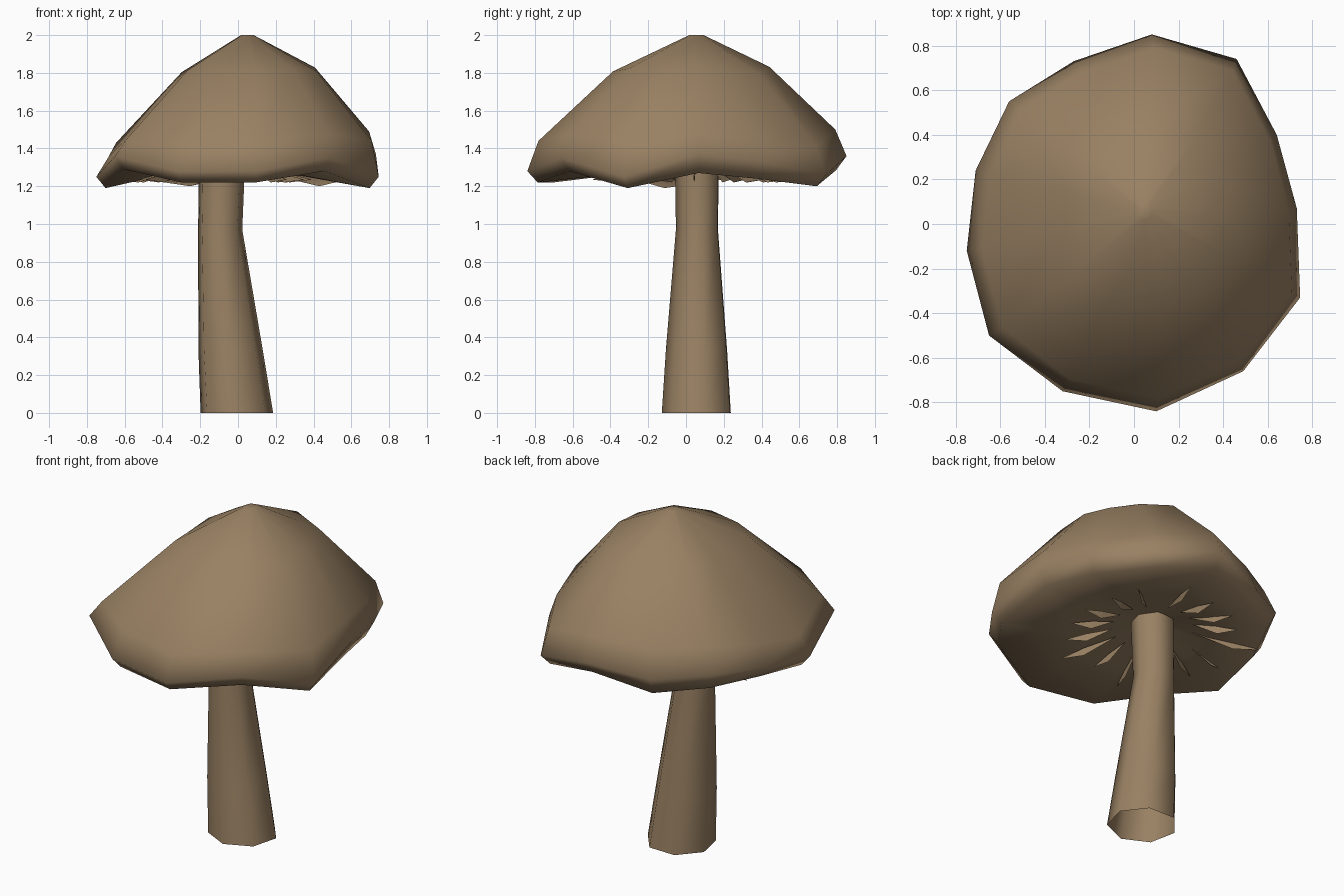
import bpy, bmesh, math, random
from mathutils import Vector

random.seed(4)
cube = bpy.data.objects.get("Cube")
if cube:
    bpy.data.objects.remove(cube, do_unlink=True)

brown = bpy.data.materials.new("mushroom_brown")
brown.use_nodes = True
colour = (0.32, 0.22, 0.125, 1)
brown.diffuse_color = colour
brown.node_tree.nodes["Principled BSDF"].inputs["Base Color"].default_value = colour


def finish(bm, name, smooth=True):
    """Turn a bmesh into a named, brown object."""
    mesh = bpy.data.meshes.new(name)
    bmesh.ops.recalc_face_normals(bm, faces=bm.faces)
    for f in bm.faces:
        f.smooth = smooth
    bm.to_mesh(mesh)
    bm.free()
    mesh.materials.append(brown)
    obj = bpy.data.objects.new(name, mesh)
    bpy.context.collection.objects.link(obj)
    return obj


def loft(bm, rings):
    """Bridge closed rings of points and return the vertex rings."""
    rows = [[bm.verts.new(p) for p in ring] for ring in rings]
    for a, b in zip(rows, rows[1:]):
        n = len(a)
        for i in range(n):
            bm.faces.new((a[i], a[(i + 1) % n], b[(i + 1) % n], b[i]))
    return rows


# Cap: irregular wavy rim (x, y, shoulder height, widest height, lip height)
rim = [(0.08, 0.85, 1.50, 1.36, 1.285), (0.46, 0.74, 1.41, 1.26, 1.20),
       (0.64, 0.40, 1.45, 1.33, 1.24), (0.73, 0.07, 1.49, 1.37, 1.27),
       (0.745, -0.33, 1.44, 1.25, 1.19), (0.49, -0.66, 1.48, 1.35, 1.28),
       (0.10, -0.84, 1.44, 1.28, 1.22), (-0.32, -0.75, 1.44, 1.28, 1.22),
       (-0.65, -0.50, 1.45, 1.36, 1.29), (-0.75, -0.12, 1.36, 1.25, 1.19),
       (-0.71, 0.24, 1.43, 1.31, 1.24), (-0.56, 0.55, 1.48, 1.34, 1.24),
       (-0.27, 0.73, 1.46, 1.30, 1.20)]
stem_top = Vector((-0.085, 0.06, 1.32))


def scaled(k, height, cx=0.0, cy=0.0):
    return [(cx + x * k, cy + y * k, height(*levels)) for x, y, *levels in rim]


bm = bmesh.new()
rows = loft(bm, [
    scaled(0.045, lambda s, w, lip: 2.0, 0.05, 0.055),
    scaled(0.49, lambda s, w, lip: 1.82 + 0.4 * (s - 1.47), 0.05, 0.025),
    scaled(0.93, lambda s, w, lip: s, 0.015),
    scaled(1.0, lambda s, w, lip: w),
    scaled(0.935, lambda s, w, lip: lip),
    scaled(0.5, lambda s, w, lip: 1.27 + 0.3 * (lip - 1.24), -0.04, 0.03),
    scaled(0.12, lambda s, w, lip: stem_top.z, stem_top.x, stem_top.y),
])
bm.faces.new(rows[0])
finish(bm, "cap")

# Stem: leaning seven-sided tube, open at the foot (height, centre x, radius)
bm = bmesh.new()
sides = 7
loft(bm, [[(cx + r * math.cos(a), 0.063 + 0.97 * r * math.sin(a), z)
           for a in (math.radians(320) + math.tau * i / sides for i in range(sides))]
          for z, cx, r in [(0, -0.007, 0.197), (0.33, -0.04, 0.175),
                           (0.97, -0.095, 0.12), (1.33, -0.085, 0.125)]])
finish(bm, "stem")

# Gills: thin tapered blades fanned out under the cap
bm = bmesh.new()
count = 16
for i in range(count):
    a = math.tau * (i + random.uniform(-0.2, 0.2)) / count
    out = Vector((math.cos(a), math.sin(a), 0))
    side = Vector((-out.y, out.x, 0)) * 0.004
    reach = random.uniform(0.46, 0.62)
    foot = Vector((stem_top.x, stem_top.y, 0))
    inner = bm.verts.new(foot + out * 0.22 + Vector((0, 0, 1.29)))
    tip = bm.verts.new(foot + out * reach + Vector((0, 0, 1.235)))
    middle = foot + out * reach * 0.75
    low = bm.verts.new(middle + Vector((0, 0, 1.22)))
    left = bm.verts.new(middle + side + Vector((0, 0, 1.265)))
    right = bm.verts.new(middle - side + Vector((0, 0, 1.265)))
    for p, q in ((left, low), (low, right), (right, left)):
        bm.faces.new((inner, p, q))
        bm.faces.new((tip, q, p))
finish(bm, "gills", smooth=False)
